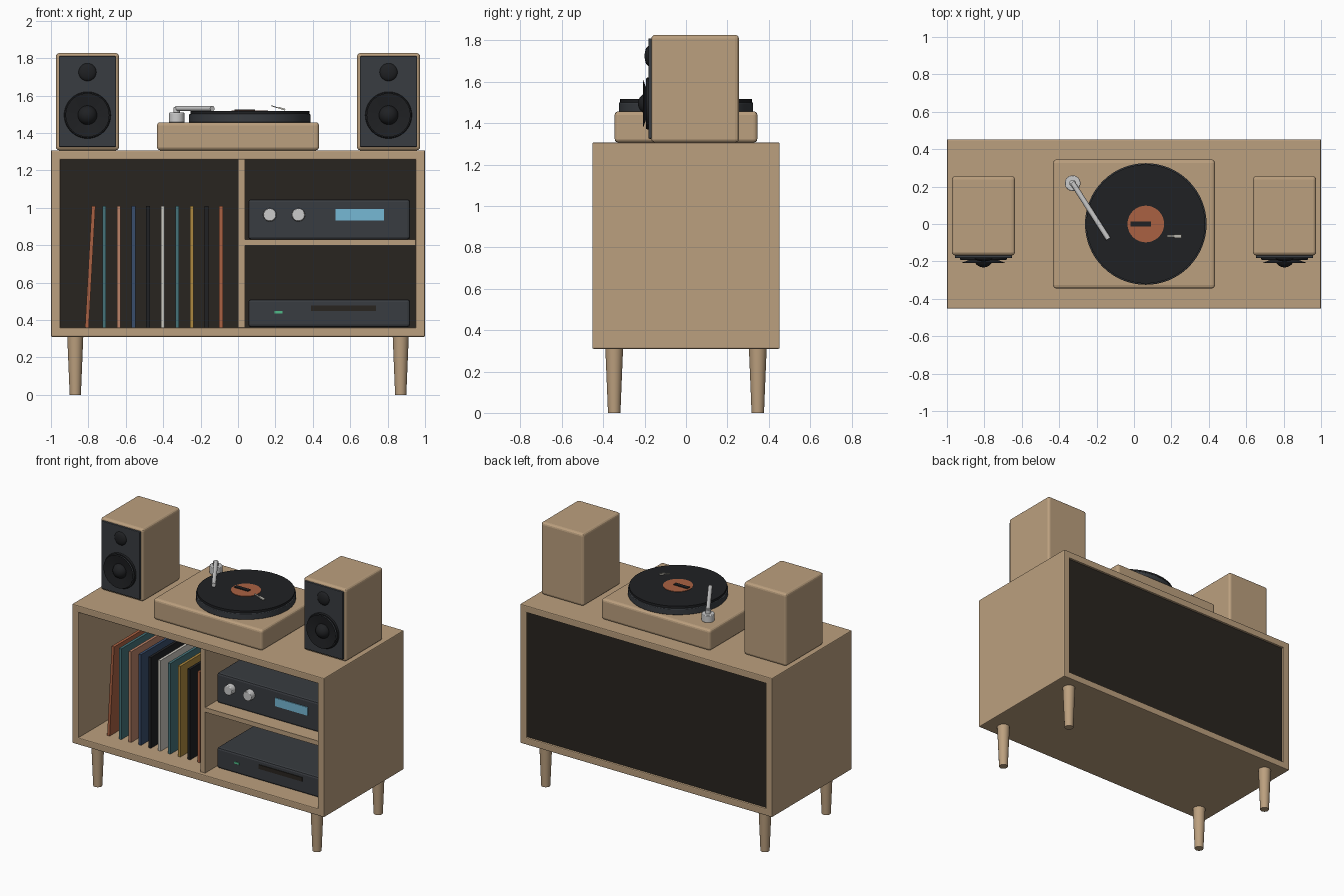
import bpy, math
from mathutils import Vector

if "Cube" in bpy.data.objects:
    bpy.data.objects.remove(bpy.data.objects["Cube"])

def mat(name, r, g, b):
    m = bpy.data.materials.new(name)
    m.diffuse_color = (r, g, b, 1)
    m.use_nodes = True
    m.node_tree.nodes["Principled BSDF"].inputs["Base Color"].default_value = m.diffuse_color
    return m

WOOD = mat("wood", .50, .35, .21)
BACK = mat("back_board", .022, .018, .014)
DARK = mat("charcoal", .04, .045, .052)
BLACK = mat("black", .014, .015, .017)
STEEL = mat("steel", .55, .55, .56)
ORANGE = mat("orange", .40, .12, .055)
BLUE = mat("display_blue", .18, .48, .66)
GREEN = mat("led_green", .08, .5, .25)
TEAL = mat("teal", .06, .17, .19)
SALMON = mat("salmon", .50, .23, .14)
NAVY = mat("navy", .04, .075, .15)
CREAM = mat("cream", .6, .58, .52)
MUSTARD = mat("mustard", .42, .25, .05)

def finish(ob, name, m, bevel=0, seg=2):
    ob.name = name
    ob.data.materials.append(m)
    if bevel:
        b = ob.modifiers.new("bevel", 'BEVEL')
        b.width, b.segments = bevel, seg
    return ob

def box(name, m, x, y, z, bevel=0, seg=2):
    """Box from (min, max) ranges on each axis."""
    lo, hi = Vector((x[0], y[0], z[0])), Vector((x[1], y[1], z[1]))
    bpy.ops.mesh.primitive_cube_add(size=1, location=(lo + hi) / 2)
    ob = bpy.context.object
    ob.scale = hi - lo
    bpy.ops.object.transform_apply(location=False, rotation=False)
    return finish(ob, name, m, bevel, seg)

def rod(name, m, p0, p1, r0, r1=None, n=32, bevel=0):
    """Round bar between two points."""
    p0, p1 = Vector(p0), Vector(p1)
    d = p1 - p0
    bpy.ops.mesh.primitive_cone_add(vertices=n, radius1=r0, radius2=r0 if r1 is None else r1,
                                    depth=d.length, location=(p0 + p1) / 2,
                                    rotation=d.to_track_quat('Z', 'Y').to_euler())
    bpy.ops.object.shade_smooth_by_angle(angle=math.radians(40))
    return finish(bpy.context.object, name, m, bevel)

def lathe(name, m, profile, loc, n=40):
    """Revolve (radius, forward) points about an axis pointing to -y."""
    verts, faces = [], []
    for r, f in profile:
        for i in range(n):
            a = 2 * math.pi * i / n
            verts.append((r * math.cos(a), -f, r * math.sin(a)))
    for k in range(len(profile) - 1):
        for i in range(n):
            j = (i + 1) % n
            faces.append((k*n + i, k*n + j, (k+1)*n + j, (k+1)*n + i))
    faces.append(tuple(range((len(profile) - 1) * n, len(profile) * n)))
    me = bpy.data.meshes.new(name)
    me.from_pydata(verts, [], faces)
    ob = bpy.data.objects.new(name, me)
    bpy.context.collection.objects.link(ob)
    ob.location = loc
    bpy.ops.object.select_all(action='DESELECT')
    ob.select_set(True)
    bpy.context.view_layer.objects.active = ob
    bpy.ops.object.shade_smooth_by_angle(angle=math.radians(40))
    return finish(ob, name, m)

# Cabinet shell
D = (-.453, .453)
box("cabinet_top", WOOD, (-1, 1), D, (1.257, 1.307), .006)
box("cabinet_bottom", WOOD, (-1, 1), D, (.31, .36), .006)
box("cabinet_left_side", WOOD, (-1, -.95), D, (.31, 1.307), .006)
box("cabinet_right_side", WOOD, (.95, 1), D, (.31, 1.307), .006)
box("back_panel", BACK, (-.95, .95), (.415, .438), (.36, 1.257))
box("divider", WOOD, (0, .037), (-.425, .4375), (.36, 1.257))
box("shelf", WOOD, (.037, .95), (-.425, .4375), (.797, .83))

# Tapered legs
for sx, xn in ((-1, "left"), (1, "right")):
    for sy, yn in ((-1, "front"), (1, "back")):
        rod(f"{yn}_{xn}_leg", WOOD, (sx*.87, sy*.347, 0), (sx*.87, sy*.347, .315), .03, .043, 24)

# Record sleeves, the first one leaning
covers = [ORANGE, TEAL, SALMON, NAVY, BLACK, CREAM, TEAL, MUSTARD, BLACK, ORANGE]
for i, m in enumerate(covers):
    x = -.79 if i == 0 else -.715 + .078 * (i - 1)
    s = box(f"record_sleeve_{i+1}", m, (x - .01, x + .01), (-.315, .315), (.36, 1.01))
    if i == 0:
        s.rotation_euler.y = .055

# Amplifier
F = -.32
box("amplifier", DARK, (.055, .92), (F, .3), (.83, 1.045), .014)
box("amplifier_display", BLUE, (.52, .78), (F - .006, F + .01), (.932, .992))
for i, x in enumerate((.17, .323)):
    rod(f"amplifier_knob_{i+1}", STEEL, (x, F + .005, .962), (x, F - .04, .962), .036, .034, 28, .004)

# Disc player
box("disc_player", DARK, (.055, .92), (F, .3), (.362, .51), .014)
box("disc_slot", BACK, (.39, .737), (F - .005, F + .01), (.447, .477))
box("power_light", GREEN, (.195, .237), (F - .005, F + .01), (.434, .447))

# Speakers
for sx, n in ((-1, "left"), (1, "right")):
    x = sx * .805
    box(f"{n}_speaker_case", WOOD, (x - .169, x + .169), (-.168, .256), (1.307, 1.827), .018, 3)
    box(f"{n}_speaker_baffle", DARK, (x - .153, x + .153), (-.182, -.15), (1.325, 1.81), .005)
    lathe(f"{n}_woofer_ring", BLACK, [(.125, 0), (.125, .007), (.121, .012), (.112, .012), (.107, 0)],
          (x, -.181, 1.495))
    lathe(f"{n}_woofer_cone", BLACK, [(.05, 0), (.117, .026), (.112, .026), (.045, .006)], (x, -.182, 1.495))
    lathe(f"{n}_woofer_dust_cap", BLACK,
          [(.052 * math.cos(a), .05 * math.sin(a)) for a in [t * math.pi / 16.2 for t in range(9)]],
          (x, -.182, 1.495), 28)
    lathe(f"{n}_tweeter", BLACK,
          [(.048 * math.cos(a), .02 * math.sin(a)) for a in [t * math.pi / 16.2 for t in range(9)]],
          (x, -.18, 1.725), 28)

# Turntable plinth, platter and record
px = .063
box("turntable_plinth", WOOD, (-.433, .433), (-.345, .345), (1.307, 1.457), .018, 3)
rod("platter", DARK, (px, 0, 1.455), (px, 0, 1.5), .325, n=64, bevel=.004)
rod("record", BLACK, (px, 0, 1.5), (px, 0, 1.516), .318, n=64)
rod("record_label", ORANGE, (px, 0, 1.516), (px, 0, 1.519), .098, n=48)
box("label_bar", BLACK, (-.02, .09), (-.014, .014), (1.515, 1.525))

# Tonearm with pivot and pickup
rod("tonearm_pivot", STEEL, (-.328, .218, 1.455), (-.328, .218, 1.508), .042, n=32, bevel=.004)
rod("tonearm_post", STEEL, (-.328, .218, 1.5), (-.328, .218, 1.535), .018)
rod("tonearm", STEEL, (-.33, .222, 1.53), (-.137, -.08, 1.53), .014, n=20)
p = box("pickup_arm", CREAM, (.175, .25), (-.07, -.06), (1.532, 1.537))
p.rotation_euler.y = .3
p = box("pickup_head", CREAM, (.215, .253), (-.074, -.056), (1.526, 1.534))
p.rotation_euler.y = .3
